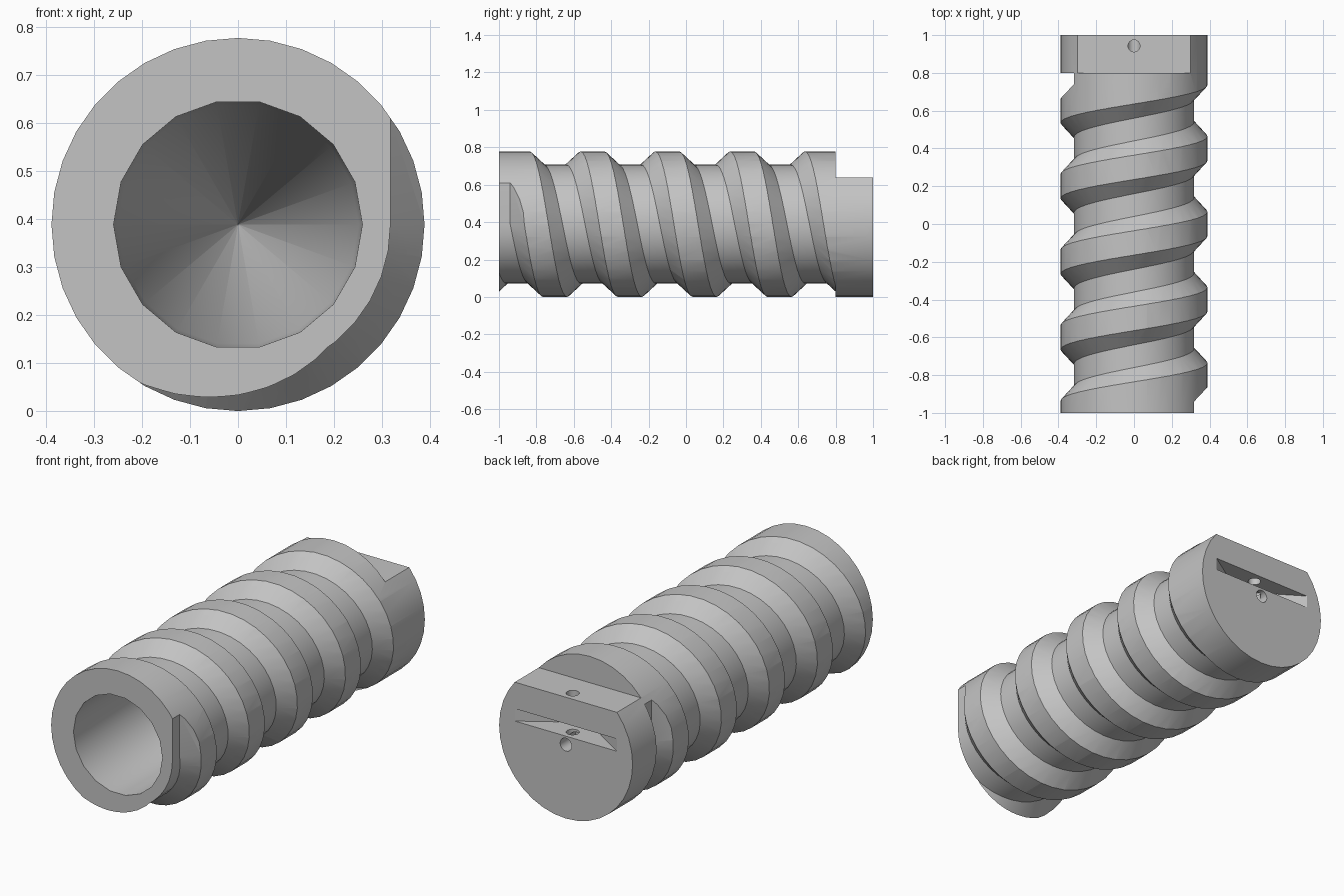
import bpy, bmesh
from math import sin, cos, pi, tau
from mathutils import Matrix

if "Cube" in bpy.data.objects:
    bpy.data.objects.remove(bpy.data.objects["Cube"])

OUTER, ROOT, PITCH = 0.389, 0.318, 0.4
STEPS = 36                                   # sweep steps per turn


def loft(name, rings):
    """Bridge equal-length rings of points and cap both ends."""
    bm = bmesh.new()
    loops = [[bm.verts.new(p) for p in ring] for ring in rings]
    n = len(loops[0])
    for a, b in zip(loops, loops[1:]):
        for i in range(n):
            j = (i + 1) % n
            bm.faces.new((a[i], a[j], b[j], b[i]))
    bm.faces.new(loops[0])
    bm.faces.new(loops[-1])
    bmesh.ops.recalc_face_normals(bm, faces=bm.faces[:])
    mesh = bpy.data.meshes.new(name)
    bm.to_mesh(mesh)
    bm.free()
    ob = bpy.data.objects.new(name, mesh)
    bpy.context.collection.objects.link(ob)
    return ob


def lathe(name, profile, sides):
    """Turn (y, radius) pairs about the y axis."""
    return loft(name, [[(r * cos(tau * i / sides), y, r * sin(tau * i / sides))
                        for i in range(sides)] for y, r in profile])


def box(name, lo, hi):
    return loft(name, [[(lo[0], y, lo[2]), (hi[0], y, lo[2]),
                        (hi[0], y, hi[2]), (lo[0], y, hi[2])] for y in (lo[1], hi[1])])


def cut(target, cutter):
    cutter.hide_render = True
    mod = target.modifiers.new("cut", 'BOOLEAN')
    mod.operation, mod.solver, mod.object = 'DIFFERENCE', 'EXACT', cutter
    bpy.context.view_layer.update()
    bpy.context.view_layer.objects.active = target
    bpy.ops.object.modifier_apply(modifier=mod.name)
    bpy.data.objects.remove(cutter)


# Helical groove: trapezoid section swept 4.5 turns, running out straight at both ends
section = [(ROOT, -0.06), (ROOT, 0.06), (0.42, 0.169), (0.42, -0.169)]


def groove_ring(turn, lift=0.0):
    a = pi / 2 + tau * turn
    return [(r * sin(a), -1 + PITCH * turn + dy, r * cos(a) + lift) for r, dy in section]


TURNS = 4.5
count = int(TURNS * STEPS)
rings = [groove_ring(0, 0.36)]
rings += [groove_ring(k / STEPS) for k in range(count + 1)]
rings.append(groove_ring(TURNS, 0.36))
groove = loft("groove_cutter", rings)
cut(groove, box("groove_stop", (-1, 0.8, -1), (1, 1.4, 1)))

# Threaded shaft with solid head
shaft = lathe("threaded_shaft", [(-1, OUTER), (1, OUTER)], STEPS)
cut(shaft, groove)

# Flat on the head
cut(shaft, box("flat_cutter", (-0.6, 0.8, 0.25), (0.6, 1.2, 0.6)))

# Tapered bore from the front
cut(shaft, lathe("bore_cutter", [(-1.05, 0.26), (-0.4, 0.252), (0.6, 0.001)], 18))

# V-shaped slot in the back face
slot = [(-0.297, 1.0), (0, 0.81), (0.297, 1.0), (0.297, 1.1), (-0.297, 1.1)]
cut(shaft, loft("slot_cutter", [[(x, y, z) for x, y in slot] for z in (0.045, 0.11)]))

# Pin holes: one along the axis, one down from the flat
cut(shaft, lathe("axial_hole_cutter", [(0.87, 0.034), (1.1, 0.034)], 16))
cut(shaft, loft("pin_hole_cutter", [[(0.032 * cos(tau * i / 16), 0.943 + 0.032 * sin(tau * i / 16), z)
                                     for i in range(16)] for z in (0.0, 0.4)]))

shaft.data.transform(Matrix.Translation((0, 0, OUTER)))

# Single grey material
grey = bpy.data.materials.new("plain_grey")
grey.use_nodes = True
grey.diffuse_color = (0.55, 0.55, 0.55, 1)
grey.node_tree.nodes["Principled BSDF"].inputs["Base Color"].default_value = (0.55, 0.55, 0.55, 1)
shaft.data.materials.clear()
shaft.data.materials.append(grey)
for poly in shaft.data.polygons:
    poly.material_index = 0

bpy.ops.object.select_all(action='DESELECT')
shaft.select_set(True)
bpy.context.view_layer.objects.active = shaft
bpy.ops.object.shade_smooth_by_angle(angle=pi / 6)
